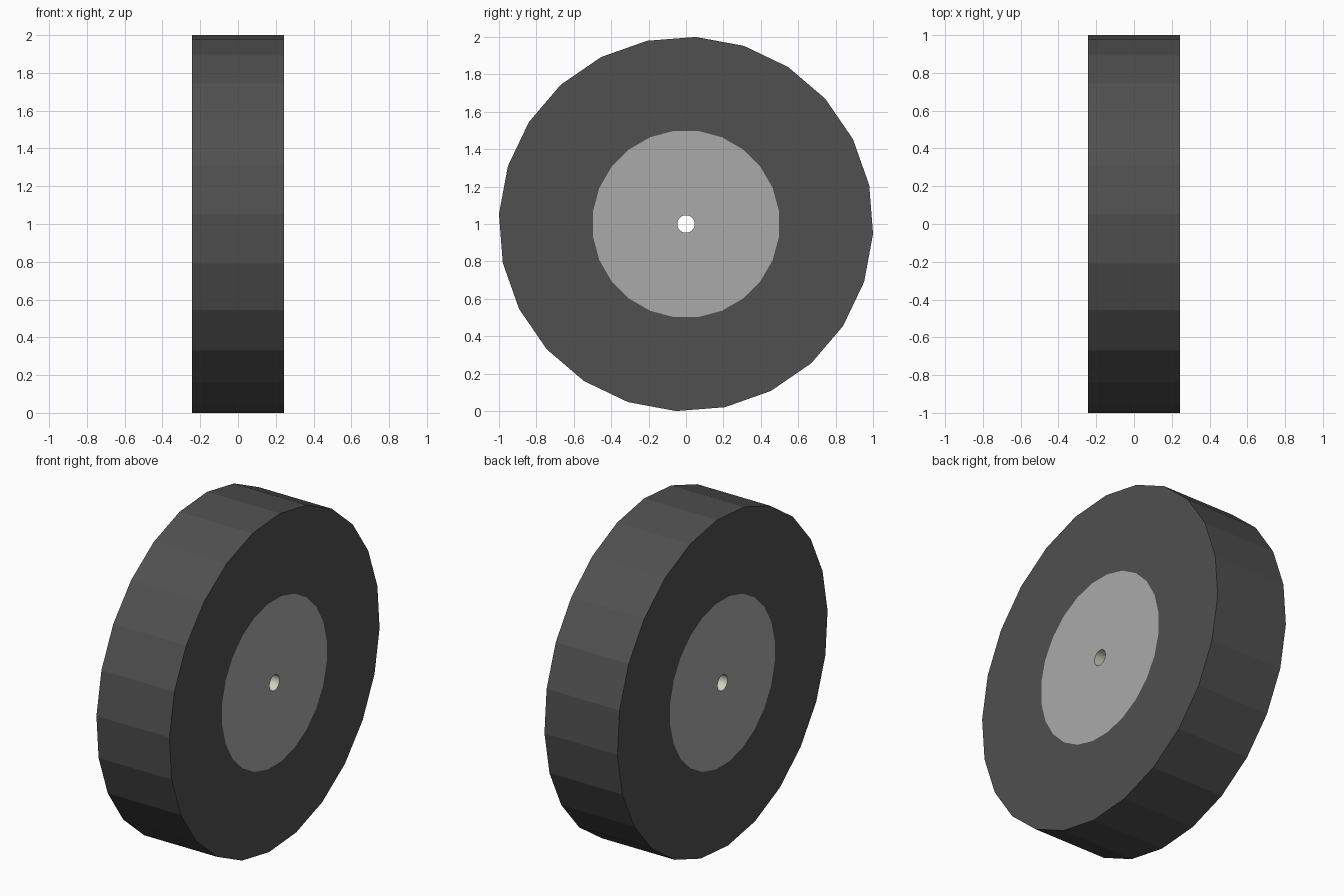
import bpy, bmesh
from math import sin, cos, radians

if "Cube" in bpy.data.objects:
    bpy.data.objects.remove(bpy.data.objects["Cube"])

SIDES = 24
HALF_WIDTH = 0.243


def material(name, color):
    mat = bpy.data.materials.new(name)
    mat.diffuse_color = (*color, 1)
    mat.use_nodes = True
    mat.node_tree.nodes["Principled BSDF"].inputs["Base Color"].default_value = mat.diffuse_color
    return mat


def ring(bm, x, radius, offset):
    """Loop of vertices around the axle, which runs along x at z = 1."""
    angles = [radians(offset + 360 / SIDES * i) for i in range(SIDES)]
    return [bm.verts.new((x, radius * cos(a), 1 + radius * sin(a))) for a in angles]


mesh = bpy.data.meshes.new("wheel")
for name, color in (("rubber", (0.08, 0.08, 0.08)),
                    ("hub_metal", (0.4, 0.4, 0.4)),
                    ("bore_lining", (0.66, 0.66, 0.52))):
    mesh.materials.append(material(name, color))

# Closed cross-section: axle hole, hub edge, tread, and back again
w = HALF_WIDTH
BORE, HUB, TREAD = (0.047, -7.5), (0.502, -7.5), (1.0014, -3)
profile = [(-w, *BORE), (-w, *HUB), (-w, *TREAD),
           (w, *TREAD), (w, *HUB), (w, *BORE)]
# Material of each band: hub face, tyre wall, tread, tyre wall, hub face, hole
bands = [1, 0, 0, 0, 1, 2]

bm = bmesh.new()
rings = [ring(bm, *p) for p in profile]
for k, slot in enumerate(bands):
    a, b = rings[k], rings[(k + 1) % len(rings)]
    for i in range(SIDES):
        j = (i + 1) % SIDES
        face = bm.faces.new((a[i], a[j], b[j], b[i]))
        face.material_index = slot
        face.smooth = slot == 2
# Keep the hole rims sharp while its wall is smooth
for loop in (rings[0], rings[-1]):
    for i in range(SIDES):
        bm.edges.get((loop[i], loop[(i + 1) % SIDES])).smooth = False
bmesh.ops.recalc_face_normals(bm, faces=bm.faces)
bm.to_mesh(mesh)
bm.free()

wheel = bpy.data.objects.new("wheel", mesh)
bpy.context.collection.objects.link(wheel)
